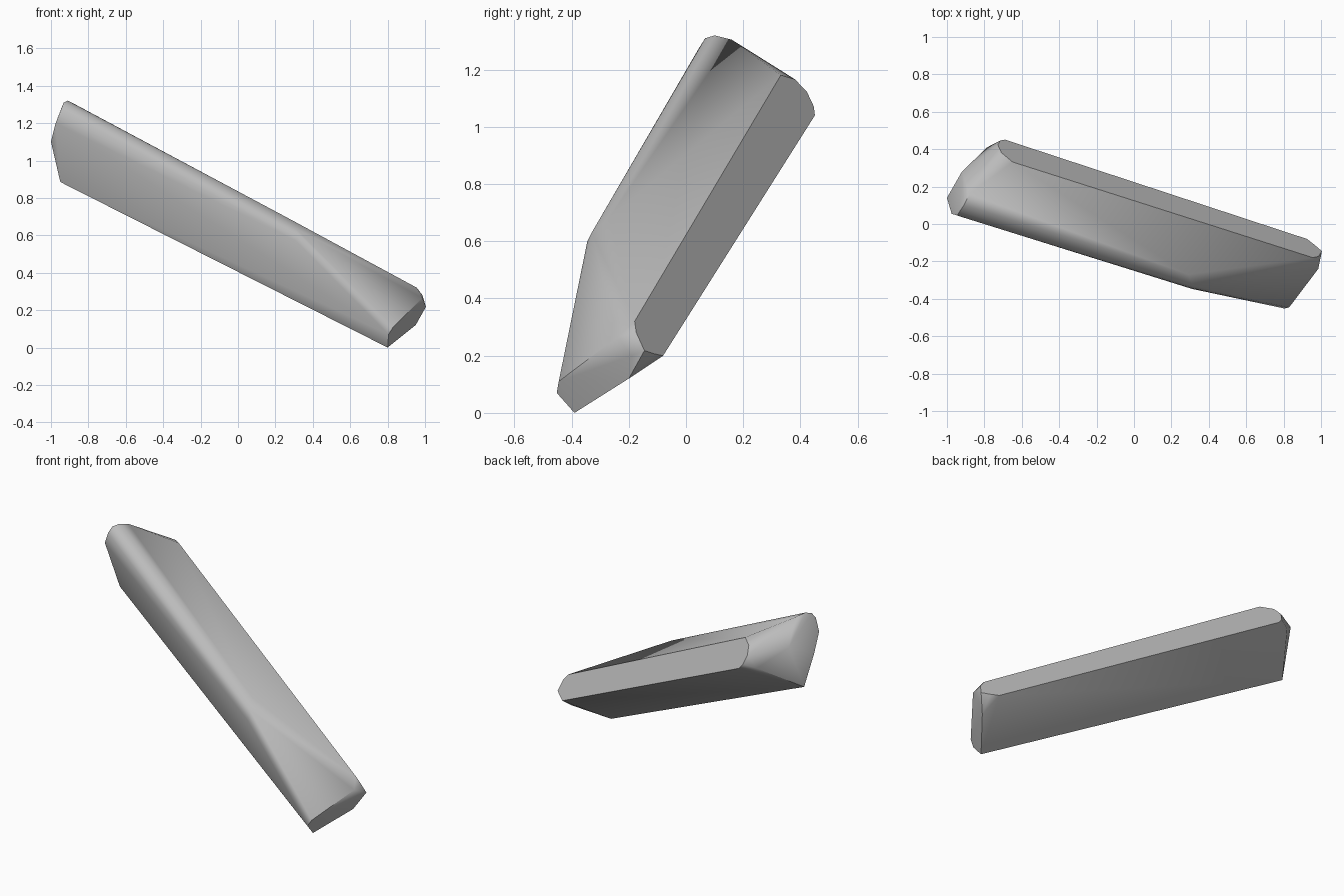
import bpy
import bmesh
import math
from mathutils import Vector

# Remove the default cube
default_cube = bpy.data.objects.get("Cube")
if default_cube:
    bpy.data.objects.remove(default_cube, do_unlink=True)


def make_material(name, colour):
    material = bpy.data.materials.new(name)
    material.use_nodes = True
    material.diffuse_color = colour
    material.node_tree.nodes["Principled BSDF"].inputs["Base Color"].default_value = colour
    return material


def flatten(points, normal, offset):
    """Project a profile on to a plane so that its face is truly flat."""
    return [Vector(p) - normal * (normal.dot(Vector(p)) - offset) for p in points]


# Flat back face: a long stadium outline with two rounded ends
back_normal = Vector((.49, .73, .48)).normalized()
upper_round = [(-.65, .33, 1.18), (-.71, .38, 1.165), (-.73, .42, 1.12),
               (-.715, .445, 1.07), (-.69, .45, 1.04)]
lower_round = [(.925, -.08, .2), (.965, -.11, .207), (1.007, -.142, .22),
               (.985, -.175, .28), (.955, -.18, .32)]
back_face = flatten(upper_round + lower_round, back_normal, .49)

# Rounded front edge, given as the same small arc at the top and at the bevel
edge_at_top = [(-.91, .1, 1.32), (-.932, .067, 1.31), (-.945, .045, 1.275),
               (-.975, .055, 1.2)]
edge_at_bevel = [(.29, -.27, .68), (.315, -.33, .63), (.32, -.345, .6),
                 (.31, -.347, .57)]

# Upper end cap: the tip, its slanted facet and the bottom corner
upper_cap = [(-.88, .16, 1.305), (-1, .14, 1.1), (-.92, .28, 1.17),
             (-.785, .41, 1.05), (-.95, .17, .885)]

# Lower end cap: the slanted cut below the bevel
lower_cap = [(.83, -.445, .11), (.805, -.452, .07), (.8, -.39, 0),
             (.985, -.24, .265), (.985, -.19, .2), (.95, -.2, .12)]

# Wrap all profiles in one convex skin
bm = bmesh.new()
for point in back_face + edge_at_top + edge_at_bevel + upper_cap + lower_cap:
    bm.verts.new(point)
hull = bmesh.ops.convex_hull(bm, input=bm.verts[:])
loose = [v for v in bm.verts if not v.link_faces]
bmesh.ops.delete(bm, geom=loose, context="VERTS")
bmesh.ops.dissolve_limit(bm, angle_limit=math.radians(1), verts=bm.verts[:], edges=bm.edges[:])
bmesh.ops.recalc_face_normals(bm, faces=bm.faces[:])

mesh = bpy.data.meshes.new("bevelled_bar")
bm.to_mesh(mesh)
bm.free()
bar = bpy.data.objects.new("bevelled_bar", mesh)
bpy.context.collection.objects.link(bar)
mesh.materials.append(make_material("mid grey", (.5, .5, .5, 1)))

# Smooth the rounded edges and keep the flat faces crisp
bpy.ops.object.select_all(action="DESELECT")
bar.select_set(True)
bpy.context.view_layer.objects.active = bar
bpy.ops.object.shade_smooth_by_angle(angle=math.radians(35))
